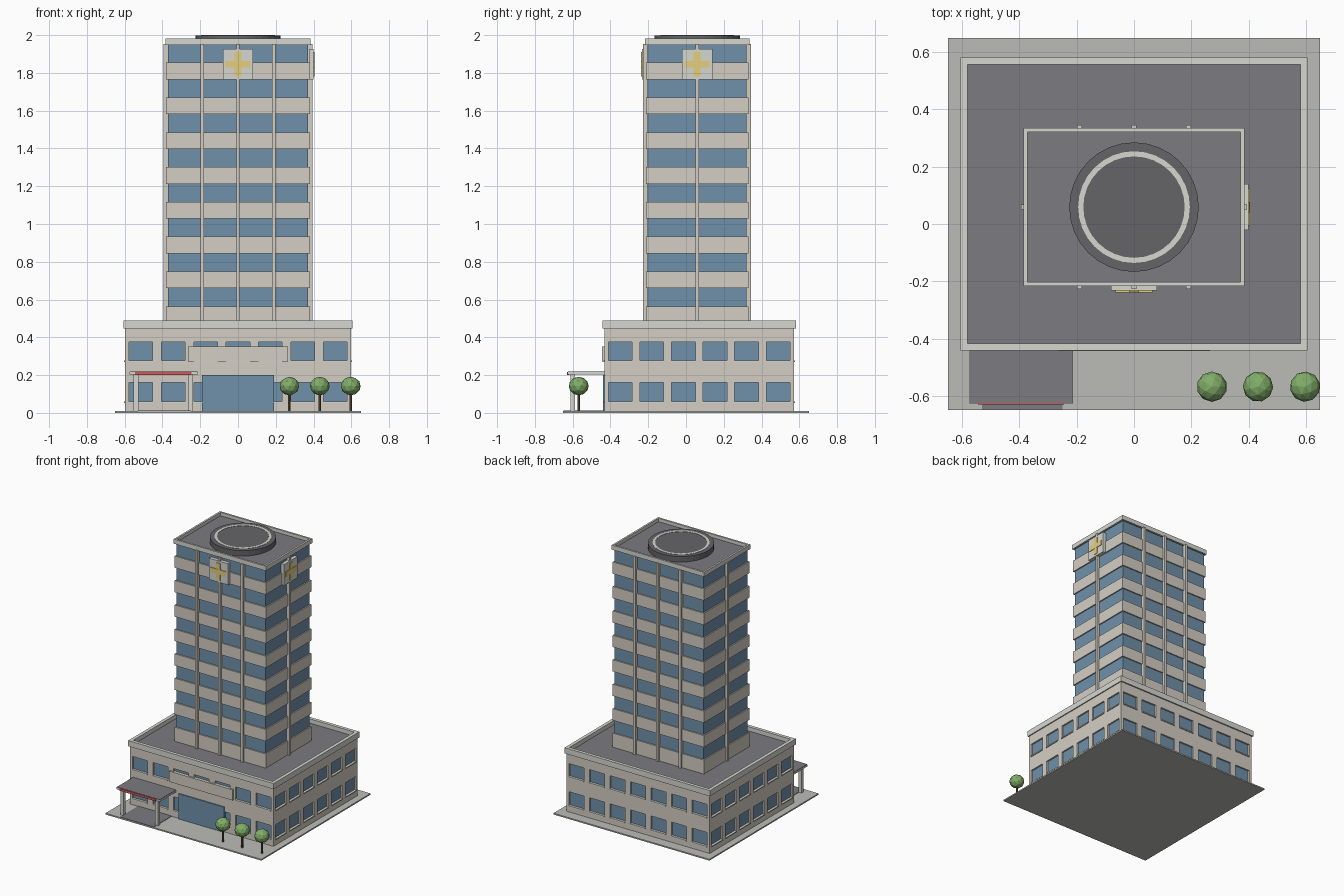
import bpy, bmesh, math
from mathutils import Matrix, Vector

if "Cube" in bpy.data.objects:
    bpy.data.objects.remove(bpy.data.objects["Cube"])


def mat(name, r, g, b):
    m = bpy.data.materials.new(name)
    m.diffuse_color = (r, g, b, 1)
    m.use_nodes = True
    m.node_tree.nodes["Principled BSDF"].inputs["Base Color"].default_value = m.diffuse_color
    return m


WALL = mat("wall", 0.66, 0.62, 0.55)
TRIM = mat("trim", 0.68, 0.68, 0.64)
GLASS = mat("glass", 0.16, 0.28, 0.40)
ROOF = mat("roof", 0.20, 0.20, 0.22)
PAD = mat("pad", 0.13, 0.13, 0.14)
PAVE = mat("paving", 0.50, 0.50, 0.47)
RED = mat("red", 0.60, 0.10, 0.10)
GOLD = mat("gold", 0.78, 0.62, 0.20)
LEAF = mat("leaf", 0.22, 0.42, 0.14)
BARK = mat("bark", 0.12, 0.07, 0.04)


def finish(name, bm, m):
    me = bpy.data.meshes.new(name)
    bm.to_mesh(me)
    bm.free()
    ob = bpy.data.objects.new(name, me)
    bpy.context.collection.objects.link(ob)
    me.materials.append(m)
    return ob


def boxes(name, m, items):
    """One object from boxes given as (x0, x1, y0, y1, z0, z1)."""
    bm = bmesh.new()
    for x0, x1, y0, y1, z0, z1 in items:
        c = Vector((x0 + x1, y0 + y1, z0 + z1)) / 2
        s = Matrix.Diagonal((x1 - x0, y1 - y0, z1 - z0, 1))
        bmesh.ops.create_cube(bm, size=1, matrix=Matrix.Translation(c) @ s)
    return finish(name, bm, m)


def cylinder(name, m, x, y, z0, z1, r, n):
    bm = bmesh.new()
    bmesh.ops.create_cone(bm, cap_ends=True, segments=n, radius1=r, radius2=r, depth=z1 - z0,
                          matrix=Matrix.Translation((x, y, (z0 + z1) / 2)))
    return finish(name, bm, m)


def parapet(name, hx, y0, y1, z0, z1, t):
    """Rectangular rim made of four walls."""
    boxes(name, TRIM, [(-hx, hx, y0, y0 + t, z0, z1), (-hx, hx, y1 - t, y1, z0, z1),
                       (-hx, -hx + t, y0 + t, y1 - t, z0, z1),
                       (hx - t, hx, y0 + t, y1 - t, z0, z1)])


# site
boxes("site_plate", PAVE, [(-0.65, 0.65, -0.65, 0.65, 0, 0.01)])
boxes("driveway", ROOF, [(-0.53, -0.25, -0.648, -0.43, 0.005, 0.013)])

# podium: glass core, wall bands, piers between windows, sills
X, Y0, Y1, D = 0.598, -0.432, 0.572, 0.012
boxes("podium_glass", GLASS, [(-X + D, X - D, Y0 + D, Y1 - D, 0.01, 0.45)])
rows = [(0.06, 0.162), (0.278, 0.374)]
boxes("podium_bands", WALL, [(-X, X, Y0, Y1, a, b)
                             for a, b in ((0.005, 0.06), (0.162, 0.278), (0.374, 0.45))])
W = 0.0625
xc = [0.1715 * (i - 3) for i in range(7)]
yc = [0.07 + 0.167 * (i - 2.5) for i in range(6)]


def gaps(centres, lo, hi):
    edges = [lo] + [e for c in centres for e in (c - W, c + W)] + [hi]
    return list(zip(edges[::2], edges[1::2]))


piers, sills = [], []
for z0, z1 in rows:
    for a, b in gaps(xc, -X, X):
        piers += [(a, b, Y0, Y0 + 0.02, z0, z1), (a, b, Y1 - 0.02, Y1, z0, z1)]
    for a, b in gaps(yc, Y0 + 0.02, Y1 - 0.02):
        piers += [(-X, -X + 0.02, a, b, z0, z1), (X - 0.02, X, a, b, z0, z1)]
    for c in xc:
        for y in (Y0, Y1):
            sills.append((c - W, c + W, y - 0.006, y + 0.006, z0 - 0.008, z0))
    for c in yc:
        for x in (-X, X):
            sills.append((x - 0.006, x + 0.006, c - W, c + W, z0 - 0.008, z0))
boxes("podium_piers", WALL, piers)
boxes("window_sills", TRIM, sills)
boxes("podium_roof", ROOF, [(-0.585, 0.585, -0.425, 0.565, 0.44, 0.458)])
parapet("podium_parapet", 0.606, -0.442, 0.582, 0.447, 0.49, 0.025)

# entrance and blank sign panel
boxes("entrance_glass", GLASS, [(-0.19, 0.19, -0.44, -0.42, 0.01, 0.2)])
boxes("entrance_sign_panel", WALL, [(-0.265, 0.265, -0.444, -0.42, 0.272, 0.352)])

# side canopy
boxes("canopy_slab", TRIM, [(-0.575, -0.213, -0.627, -0.43, 0.203, 0.216)])
boxes("canopy_top", ROOF, [(-0.573, -0.215, -0.625, -0.43, 0.21, 0.219)])
boxes("canopy_red_strip", RED, [(-0.545, -0.245, -0.631, -0.62, 0.2, 0.217)])
boxes("canopy_columns", TRIM, [(x - 0.012, x + 0.012, -0.612, -0.588, 0.01, 0.205)
                               for x in (-0.54, -0.25)])

# tower: glass core, floor bands, fins
CY = 0.059
boxes("tower_glass", GLASS, [(-0.371, 0.371, CY - 0.262, CY + 0.262, 0.45, 1.95)])
win = [(0.564 + 0.1843 * i, 0.66 + 0.1843 * i) for i in range(8)]
starts = [0.45] + [b for a, b in win[:-1]]
boxes("floor_bands", WALL, [(-0.38, 0.38, CY - 0.271, CY + 0.271, s, w[0])
                            for s, w in zip(starts, win)])
fins = []
for s in (-1, 1):
    for x in (-0.19, 0, 0.19):
        a, b = sorted((CY + s * 0.25, CY + s * 0.286))
        fins.append((x - 0.009, x + 0.009, a, b, 0.45, 1.952))
    a, b = sorted((s * 0.36, s * 0.395))
    fins.append((a, b, CY - 0.009, CY + 0.009, 0.45, 1.952))
boxes("tower_fins", WALL, fins)
boxes("tower_roof", ROOF, [(-0.375, 0.375, CY - 0.267, CY + 0.267, 1.947, 1.957)])
parapet("tower_parapet", 0.385, CY - 0.276, CY + 0.276, 1.948, 1.982, 0.014)

# helipad with painted ring
cylinder("helipad", PAD, 0, CY, 1.95, 1.998, 0.226, 32)
bm = bmesh.new()
loops = [[bm.verts.new((r * math.cos(t), CY + r * math.sin(t), z))
          for t in [math.tau * i / 32 for i in range(32)]]
         for r, z in ((0.195, 1.997), (0.195, 2.0), (0.177, 2.0), (0.177, 1.997))]
for k in range(4):
    p, q = loops[k], loops[(k + 1) % 4]
    for i in range(32):
        j = (i + 1) % 32
        bm.faces.new((p[i], p[j], q[j], q[i]))
bmesh.ops.recalc_face_normals(bm, faces=bm.faces)
finish("helipad_ring", bm, TRIM)

# cross signs on the front and right
Z = 1.846
front = CY - 0.276
boxes("front_sign_panel", TRIM, [(-0.08, 0.08, front - 0.016, front + 0.01, Z - 0.08, Z + 0.08)])
boxes("right_sign_panel", TRIM, [(0.375, 0.4, CY - 0.08, CY + 0.08, Z - 0.08, Z + 0.08)])
for w, h, part in ((0.065, 0.018, "bar"), (0.018, 0.065, "post")):
    e = 0.0005 if part == "bar" else 0
    boxes("front_cross_" + part, GOLD, [(-w, w, front - 0.021 - e, front, Z - h, Z + h)])
    boxes("right_cross_" + part, GOLD, [(0.38, 0.404 + e, CY - w, CY + w, Z - h, Z + h)])

# trees
for i, x in enumerate((0.272, 0.433, 0.597)):
    cylinder(f"tree_trunk_{i}", BARK, x, -0.568, 0.01, 0.11, 0.007, 6)
    bm = bmesh.new()
    bmesh.ops.create_icosphere(bm, subdivisions=2, radius=0.053,
                               matrix=Matrix.Translation((x, -0.568, 0.142))
                               @ Matrix.Rotation(i * 0.9, 4, 'Z')
                               @ Matrix.Diagonal((1, 1, 0.93, 1)))
    finish(f"tree_crown_{i}", bm, LEAF)
